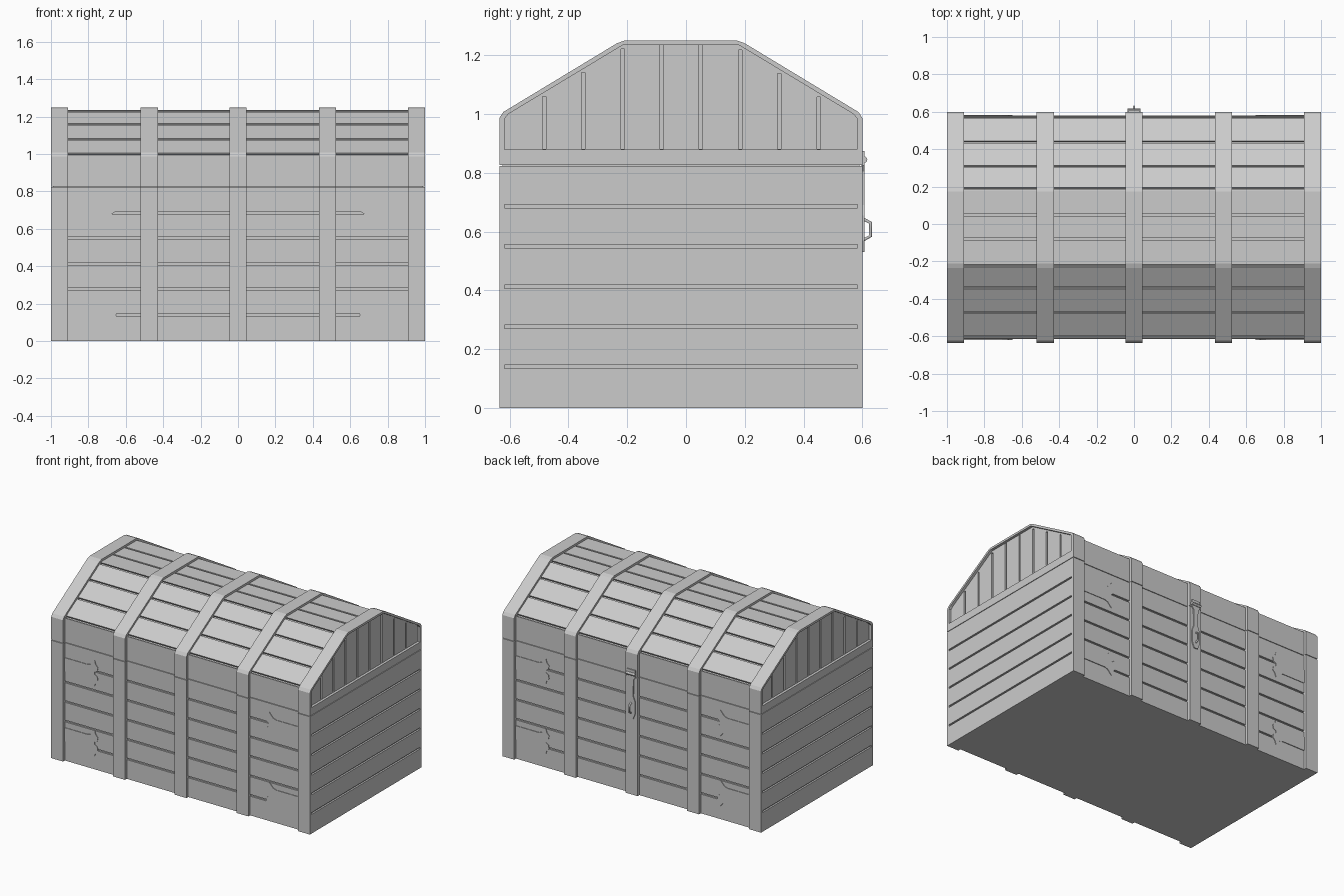
import bpy, bmesh
from mathutils import Vector

cube = bpy.data.objects.get("Cube")
if cube:
    bpy.data.objects.remove(cube)

grey = bpy.data.materials.new("plain grey")
grey.use_nodes = True
COLOUR = (0.6, 0.6, 0.6, 1)
grey.diffuse_color = COLOUR
grey.node_tree.nodes["Principled BSDF"].inputs["Base Color"].default_value = COLOUR


def finish(name, data):
    obj = bpy.data.objects.new(name, data)
    bpy.context.collection.objects.link(obj)
    data.materials.append(grey)
    return obj


def prism(name, points, start, end, axis="x"):
    """Extrude a flat outline along x (points are y, z) or y (points are x, z)."""
    bm = bmesh.new()
    place = (lambda p: (start, p[0], p[1])) if axis == "x" else (lambda p: (p[0], start, p[1]))
    face = bm.faces.new([bm.verts.new(place(p)) for p in points])
    moved = bmesh.ops.extrude_face_region(bm, geom=[face])["geom"]
    shift = Vector((end - start, 0, 0)) if axis == "x" else Vector((0, end - start, 0))
    bmesh.ops.translate(bm, vec=shift, verts=[v for v in moved if isinstance(v, bmesh.types.BMVert)])
    bmesh.ops.recalc_face_normals(bm, faces=bm.faces)
    mesh = bpy.data.meshes.new(name)
    bm.to_mesh(mesh)
    bm.free()
    return finish(name, mesh)


def rect(y0, y1, z0, z1):
    return [(y0, z0), (y1, z0), (y1, z1), (y0, z1)]


def notched(points, cuts):
    """Cut square grooves into a profile: {segment: [(distance, width, depth)]}."""
    out = []
    for i, p in enumerate(points):
        a, b = Vector(p), Vector(points[(i + 1) % len(points)])
        d = (b - a).normalized()
        inward = Vector((d.y, -d.x))
        out.append(a)
        for dist, width, depth in sorted(cuts.get(i, [])):
            lo, hi = a + d * (dist - width / 2), a + d * (dist + width / 2)
            out += [lo, lo + inward * depth, hi + inward * depth, hi]
    return out


def carve(target, cutters):
    for cutter in cutters:
        mod = target.modifiers.new("groove", "BOOLEAN")
        mod.object = cutter
        mod.solver = "EXACT"
        bpy.context.view_layer.objects.active = target
        bpy.ops.object.modifier_apply(modifier=mod.name)
        bpy.data.objects.remove(cutter)


FRONT, BACK, MID = -0.635, 0.60, -0.0175
SEAM = 0.825
rows = [0.14 + 0.1365 * i for i in range(5)]


def mirror_profile(half):
    return half + [(2 * MID - y, z) for y, z in reversed(half)]


# Planked core with grooves on the walls and the roof
core = mirror_profile([(FRONT + 0.02, 0), (FRONT + 0.02, 0.995), (-0.215, 1.235)])
wall = [(z, 0.012, 0.012) for z in rows] + [(SEAM, 0.004, 0.01)]
slope = [(d, 0.014, 0.014) for d in (0.012, 0.165, 0.318, 0.455)]
top = [(d, 0.012, 0.012) for d in (0.135, 0.265)]
length = (Vector(core[2]) - Vector(core[1])).length
prism("planks", notched(core, {
    0: wall, 1: slope, 2: top,
    3: [(length - d, w, e) for d, w, e in slope],
    4: [(0.995 - d, w, e) for d, w, e in wall]}), -0.92, 0.92)

# Bands that wrap the chest, split at the lid seam
band = mirror_profile([(FRONT, 0), (FRONT, 0.987), (-0.622, 1.007), (-0.235, 1.241), (-0.21, 1.25)])
split = notched(band, {0: [(SEAM, 0.004, 0.01)], 8: [(0.987 - SEAM, 0.004, 0.01)]})
for name, x in (("right_band", -0.475), ("middle_band", 0), ("left_band", 0.478)):
    prism(name, split, x - 0.046, x + 0.046)

# End walls: grooved boards below, recessed gable with upright boards above
gable = mirror_profile([(-0.617, 0.88), (-0.617, 0.985), (-0.605, 1.0), (-0.215, 1.235)])
for side, s in (("right", -1), ("left", 1)):
    end = prism(side + "_end", split, s * 0.908, s)
    cutters = [prism("cutter", gable, s * 0.982, s * 1.05)]
    cutters += [prism("cutter", rect(-0.618, 0.583, z - 0.006, z + 0.006), s * 0.988, s * 1.05)
                for z in rows]
    cutters.append(prism("cutter", rect(-0.7, 0.7, SEAM - 0.002, SEAM + 0.002), s * 0.99, s * 1.05))
    for i in range(8):
        y = -0.483 + 0.1335 * i
        roof = min(1.235, 1.22 - (abs(y - MID) - 0.2) * 0.6)
        cutters.append(prism("cutter", rect(y - 0.006, y + 0.006, 0.882, roof), s * 0.97, s * 1.02))
    carve(end, cutters)

# Strap plates with flared tips on front and back
upper = [(0.92, 0.048), (0.73, 0.048), (0.705, 0.056), (0.692, 0.07), (0.675, 0.09),
         (0.668, 0.065), (0.65, 0.045), (0.655, 0.02), (0.675, 0.008)]
outline = upper + [(x, -z) for x, z in reversed(upper)]
for face, y, out in (("front", FRONT + 0.02, -1), ("back", BACK - 0.02, 1)):
    for side, s in (("right", -1), ("left", 1)):
        for level, z in (("lower", 0.183), ("upper", 0.672)):
            prism(f"{face}_{side}_{level}_strap", [(s * px, z + pz) for px, pz in outline],
                  y - out * 0.005, y + out * 0.004, "y")

# Hasp on the back: plate, hinge barrel and staple
half = [(0.032, 0.875), (0.032, 0.825), (0.018, 0.805), (0.016, 0.69), (0.03, 0.655),
        (0.03, 0.57), (0.014, 0.53)]
prism("hasp_plate", half + [(-x, z) for x, z in reversed(half)], 0.598, 0.607, "y")

bpy.ops.mesh.primitive_cylinder_add(vertices=12, radius=0.011, depth=0.07,
                                    location=(0, 0.606, 0.845), rotation=(0, 1.5708, 0))
barrel = bpy.context.object
barrel.name = "hasp_barrel"
barrel.data.materials.append(grey)
bpy.ops.object.shade_smooth_by_angle()

curve = bpy.data.curves.new("staple", "CURVE")
curve.dimensions = "3D"
curve.bevel_depth = 0.006
curve.bevel_resolution = 1
path = curve.splines.new("POLY")
path.points.add(3)
for point, (y, z) in zip(path.points, [(0.6, 0.645), (0.628, 0.63), (0.628, 0.585), (0.6, 0.57)]):
    point.co = (0, y, z, 1)
finish("staple", curve)
